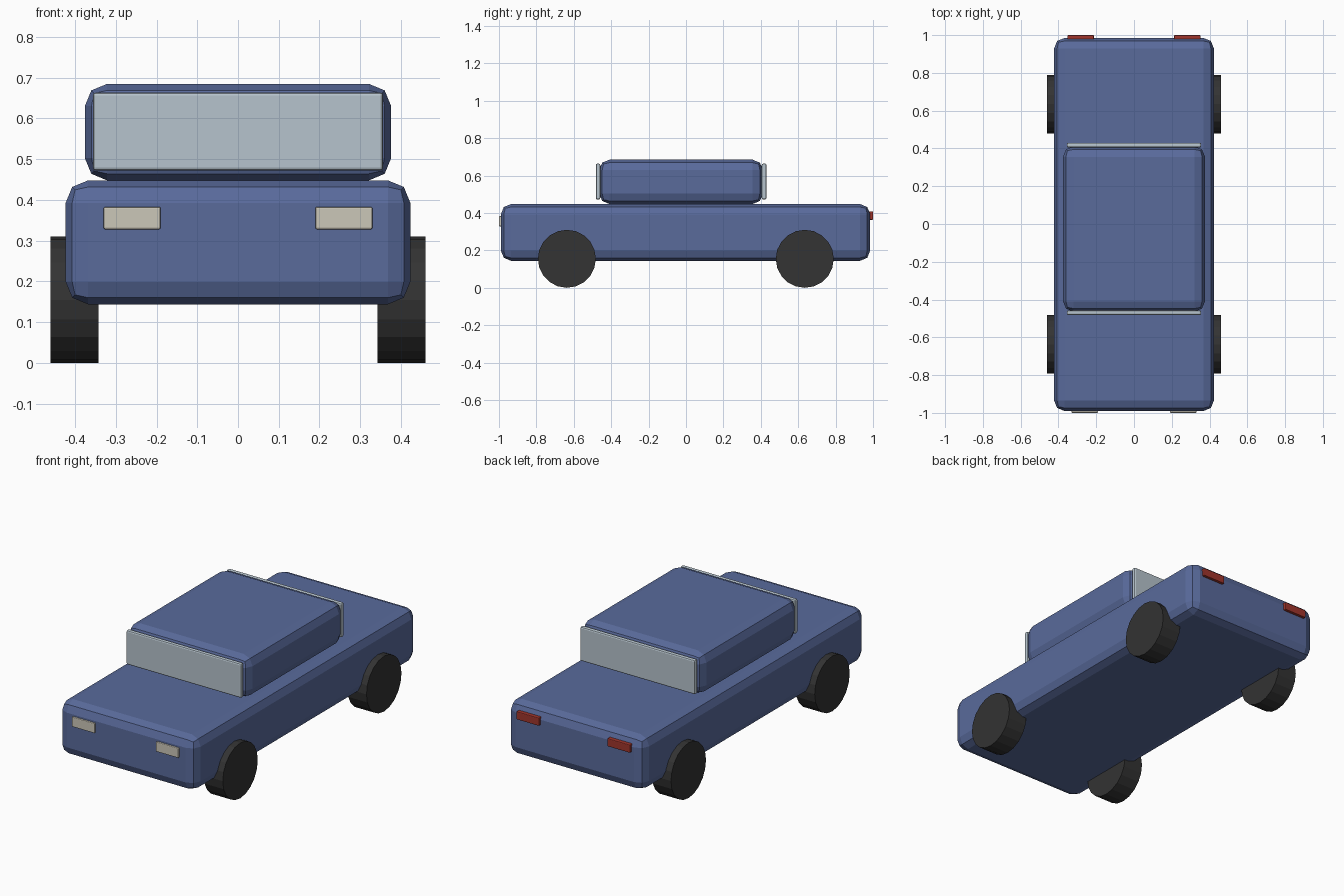
import bpy
from math import pi

cube = bpy.data.objects.get("Cube")
if cube:
    bpy.data.objects.remove(cube, do_unlink=True)


def material(name, r, g, b):
    m = bpy.data.materials.new(name)
    m.use_nodes = True
    m.diffuse_color = (r, g, b, 1)
    m.node_tree.nodes["Principled BSDF"].inputs["Base Color"].default_value = (r, g, b, 1)
    return m


blue = material("blue paint", 0.1, 0.145, 0.33)
glass = material("pale glass", 0.47, 0.55, 0.61)
cream = material("cream lamp", 0.6, 0.57, 0.48)
red = material("red lamp", 0.35, 0.035, 0.025)
rubber = material("black rubber", 0.033, 0.033, 0.033)


def box(name, mat, xs, ys, zs, bevel, segments=2):
    """Bevelled box between pairs of limits along each axis."""
    limits = (xs, ys, zs)
    bpy.ops.mesh.primitive_cube_add(size=1, location=[(a + b) / 2 for a, b in limits])
    ob = bpy.context.object
    ob.name = name
    ob.scale = [b - a for a, b in limits]
    bpy.ops.object.transform_apply(location=False, rotation=False, scale=True)
    ob.data.materials.append(mat)
    mod = ob.modifiers.new("Rounded edges", "BEVEL")
    mod.width = bevel
    mod.segments = segments
    return ob


# Body and cabin
box("body", blue, (-0.423, 0.423), (-0.99, 0.985), (0.144, 0.448), 0.055)
box("cabin", blue, (-0.376, 0.376), (-0.464, 0.411), (0.448, 0.685), 0.055)

# Windscreen and rear window
box("windscreen", glass, (-0.356, 0.356), (-0.482, -0.458), (0.472, 0.664), 0.008)
box("rear_window", glass, (-0.356, 0.356), (0.405, 0.43), (0.472, 0.664), 0.008)

# Lamps and wheels on both sides
for side, s in (("left", 1), ("right", -1)):
    box(side + "_headlamp", cream, sorted((s * 0.19, s * 0.33)),
        (-1, -0.97), (0.328, 0.383), 0.004)
    box(side + "_tail_lamp", red, sorted((s * 0.212, s * 0.352)),
        (0.97, 1), (0.363, 0.408), 0.004)
    for end, y in (("front", -0.637), ("rear", 0.635)):
        bpy.ops.mesh.primitive_cylinder_add(vertices=20, radius=0.155, depth=0.118,
                                            location=(s * 0.401, y, 0.155),
                                            rotation=(0, pi / 2, 0))
        wheel = bpy.context.object
        wheel.name = f"{end}_{side}_wheel"
        wheel.data.materials.append(rubber)
